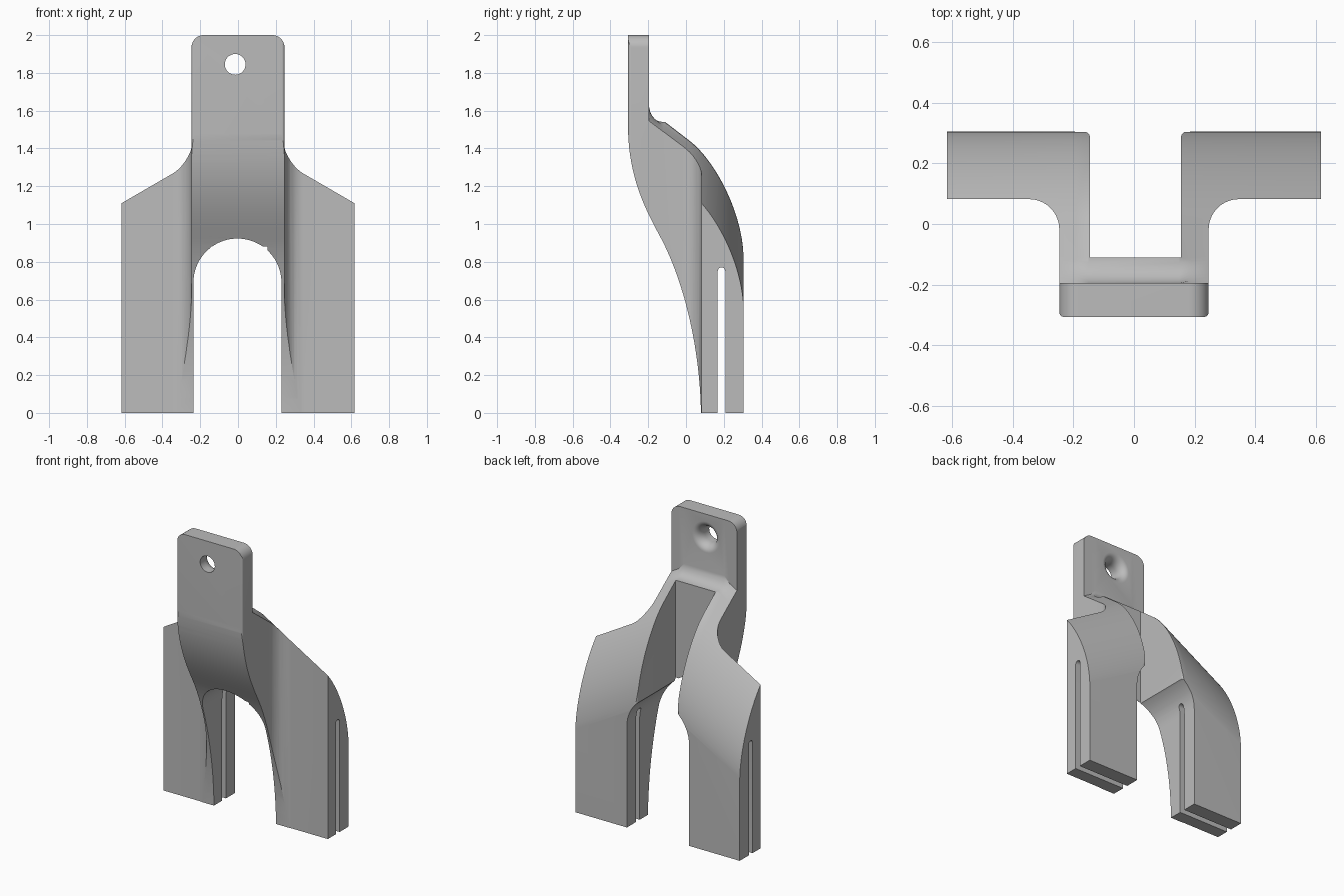
import bpy, bmesh, math
from mathutils import Vector

cube = bpy.data.objects.get("Cube")
if cube:
    bpy.data.objects.remove(cube, do_unlink=True)

grey = bpy.data.materials.new("plain grey")
grey.use_nodes = True
grey.diffuse_color = (0.5, 0.5, 0.5, 1)
grey.node_tree.nodes["Principled BSDF"].inputs["Base Color"].default_value = (0.5, 0.5, 0.5, 1)


def bezier(p0, p1, p2, p3, n=20):
    a, b, c, d = (Vector(p) for p in (p0, p1, p2, p3))
    out = []
    for i in range(n + 1):
        t = i / n
        u = 1 - t
        out.append(tuple(a * u**3 + b * 3 * u * u * t + c * 3 * u * t * t + d * t**3))
    return out


def arc(cx, cy, r, start, end, n=12):
    angles = [math.radians(start + (end - start) * i / n) for i in range(n + 1)]
    return [(cx + r * math.cos(a), cy + r * math.sin(a)) for a in angles]


def rounded(corners, n=10):
    """Right-angled outline whose corners carry a fillet radius."""
    out = []
    for i, (x, y, r) in enumerate(corners):
        p = Vector((x, y))
        if r == 0:
            out.append((x, y))
            continue
        a = (Vector(corners[i - 1][:2]) - p).normalized() * r
        b = (Vector(corners[(i + 1) % len(corners)][:2]) - p).normalized() * r
        for k in range(n + 1):
            t = math.pi / 2 * k / n
            out.append(tuple(p + a * (1 - math.sin(t)) + b * (1 - math.cos(t))))
    return out


def loft(name, loops):
    """Closed solid through a row of equal-sized loops."""
    bm = bmesh.new()
    rows = [[bm.verts.new(p) for p in loop] for loop in loops]
    n = len(rows[0])
    for a, b in zip(rows, rows[1:]):
        for i in range(n):
            j = (i + 1) % n
            bm.faces.new((a[i], a[j], b[j], b[i]))
    bm.faces.new(rows[0])
    bm.faces.new(rows[-1])
    bmesh.ops.recalc_face_normals(bm, faces=bm.faces)
    mesh = bpy.data.meshes.new(name)
    bm.to_mesh(mesh)
    bm.free()
    mesh.materials.append(grey)
    obj = bpy.data.objects.new(name, mesh)
    bpy.context.collection.objects.link(obj)
    return obj


def along_x(name, pts, x0=-0.8, x1=0.8):
    return loft(name, [[(x, y, z) for y, z in pts] for x in (x0, x1)])


def along_y(name, pts):
    return loft(name, [[(x, y, z) for x, z in pts] for y in (-0.6, 0.6)])


def cut(body, cutter):
    cutter.hide_render = True
    mod = body.modifiers.new("cut", "BOOLEAN")
    mod.operation = "DIFFERENCE"
    mod.solver = "EXACT"
    mod.object = cutter
    bpy.context.view_layer.objects.active = body
    bpy.ops.object.modifier_apply(modifier=mod.name)
    bpy.data.objects.remove(cutter, do_unlink=True)


# Bracket: hat-shaped plan with two wings and a channel open at the back
plan = rounded([
    (-0.617, 0.305, 0), (-0.617, 0.082, 0), (-0.246, 0.082, 0.1), (-0.246, -0.306, 0.015),
    (0.246, -0.306, 0.015), (0.246, 0.082, 0.1), (0.617, 0.082, 0), (0.617, 0.305, 0),
    (0.155, 0.305, 0.02), (0.155, -0.11, 0), (-0.145, -0.11, 0), (-0.145, 0.305, 0.02)])
bracket = loft("bracket", [[(x, y, z) for x, y in plan] for z in (0, 2)])

# Swept front surface
front = bezier((-0.307, 1.52), (-0.306, 1.24), (-0.21, 1.07), (-0.13, 0.92))
front += bezier((-0.13, 0.92), (-0.04, 0.75), (0.08, 0.4), (0.08, -0.05))[1:]
cut(bracket, along_x("front_cutter", [(-0.6, -0.05), (-0.6, 1.52)] + front))

# Curved back surface, falling away sideways over the wings
back = bezier((0.02, 1.44), (0.15, 1.34), (0.306, 1.06), (0.306, 0.8), 24)
back += [(0.6, 0.8), (0.6, 2.3), (-0.195, 2.3)]
scoop = bezier((-0.195, 1.62), (-0.19, 1.56), (-0.16, 1.54), (-0.11, 1.54), 8)
straight = [(-0.195 + 0.085 * i / 8, 1.6 - 0.063 * i / 8) for i in range(9)]
sections = []
for x in (-0.8, -0.19, -0.15, 0.15, 0.19, 0.8):
    drop = 0.58 * (abs(x) - 0.15)
    edge = scoop if abs(x) < 0.16 else straight
    sections.append([(x, y, z - drop) for y, z in edge + back])
cut(bracket, loft("back_cutter", sections))

# Arched opening between the legs
arch = [(0.23, -0.1)] + arc(-0.003, 0.69, 0.233, 0, 180, 40) + [(-0.236, -0.1)]
cut(bracket, along_y("arch_cutter", arch))

# Slots through the legs
slot = [(0.208, -0.1)] + arc(0.188, 0.75, 0.02, 0, 180) + [(0.168, -0.1)]
cut(bracket, along_x("slot_cutter", slot))

# Rounded tab corners
for s in (-1, 1):
    corner = [(0.181, 2.1)] + arc(0.181, 1.935, 0.065, 90, 0) + [(0.4, 1.935), (0.4, 2.1)]
    cut(bracket, along_y("corner_cutter", [(s * x, z) for x, z in corner]))

# Screw hole, flared towards the back
flare = [(-0.4, 0.055), (-0.26, 0.055)]
flare += [(-0.26 + 0.065 * math.sin(a), 0.055 + 0.05 * (1 - math.cos(a)))
          for a in (math.pi / 2 * i / 8 for i in range(1, 9))]
flare.append((-0.1, 0.105))
cut(bracket, loft("hole_cutter", [
    [(x, y, z) for x, z in arc(-0.015, 1.845, r, 0, 350, 35)] for y, r in flare]))

bpy.ops.object.select_all(action="DESELECT")
bracket.select_set(True)
bpy.context.view_layer.objects.active = bracket
bpy.ops.object.shade_smooth_by_angle(angle=math.radians(30))
